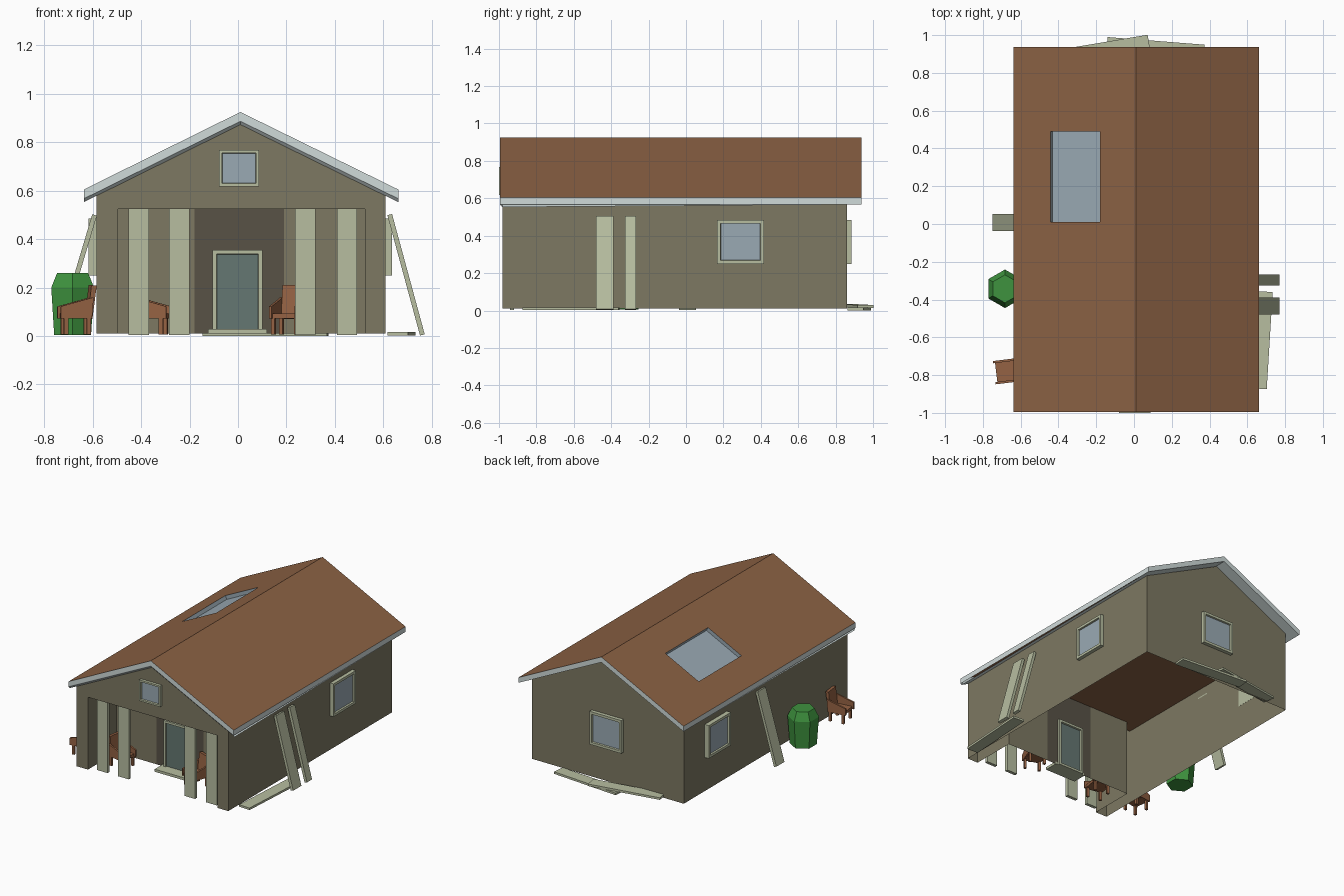
import bpy, bmesh, math
from mathutils import Matrix, Vector

if "Cube" in bpy.data.objects:
    bpy.data.objects.remove(bpy.data.objects["Cube"])


def mat(name, r, g, b):
    m = bpy.data.materials.new(name)
    lin = [((c / 255 + 0.055) / 1.055) ** 2.4 for c in (r, g, b)]
    m.diffuse_color = (*lin, 1)
    m.use_nodes = True
    m.node_tree.nodes["Principled BSDF"].inputs["Base Color"].default_value = m.diffuse_color
    return m


WALL = mat("olive wall", 125, 120, 98)
DARK = mat("dark recess wall", 88, 82, 70)
SAGE = mat("sage trim", 183, 189, 160)
ROOF = mat("brown roof", 140, 98, 68)
EAVE = mat("pale grey eave", 208, 219, 218)
GLASS = mat("blue grey glass", 154, 170, 180)
DOOR = mat("grey green door", 101, 119, 114)
WOOD = mat("chair wood", 149, 98, 67)
GREEN = mat("bush green", 62, 146, 62)


def finish(name, bm, *mats):
    me = bpy.data.meshes.new(name)
    bm.to_mesh(me)
    bm.free()
    for m in mats:
        me.materials.append(m)
    ob = bpy.data.objects.new(name, me)
    bpy.context.collection.objects.link(ob)
    return ob


def poly(bm, pts, index=0):
    f = bm.faces.new([bm.verts.new(p) for p in pts])
    f.material_index = index
    return f


def box(name, size, loc, m, rot=None, frame=Matrix()):
    bm = bmesh.new()
    bmesh.ops.create_cube(bm, size=1)
    r = rot if rot else Matrix()
    bm.transform(frame @ Matrix.Translation(loc) @ r @ Matrix.Diagonal((*size, 1)))
    return finish(name, bm, m)


def prism(name, prof, y0, y1, m, frame=Matrix()):
    bm = bmesh.new()
    f = poly(bm, [(x, y0, z) for x, z in prof])
    ext = bmesh.ops.extrude_face_region(bm, geom=[f])
    vs = [v for v in ext["geom"] if isinstance(v, bmesh.types.BMVert)]
    bmesh.ops.translate(bm, verts=vs, vec=(0, y1 - y0, 0))
    bmesh.ops.recalc_face_normals(bm, faces=bm.faces[:])
    bm.transform(frame)
    return finish(name, bm, m)


def pane(name, w, h, depth, loc, angle, glass, border=0.018, both=False):
    """Framed panel facing -y before turning; loc is the centre of its back."""
    bm = bmesh.new()
    bmesh.ops.create_cube(bm, size=1)
    bm.transform(Matrix.Translation((0, -depth / 2, 0)) @ Matrix.Diagonal((w, depth, h, 1)))
    bm.normal_update()
    sides = [f for f in bm.faces if f.normal.y < -0.9 or (both and f.normal.y > 0.9)]
    for f in sides:
        bmesh.ops.inset_region(bm, faces=[f], thickness=border, use_even_offset=True)
        bmesh.ops.inset_region(bm, faces=[f], thickness=0.002, depth=-0.012, use_even_offset=True)
        f.material_index = 1
    bm.transform(Matrix.Translation(loc) @ Matrix.Rotation(angle, 4, 'Z'))
    return finish(name, bm, SAGE, glass)


# House walls: a plan outline with the porch notch, open underneath
L, R, F, B = -0.585, 0.61, -0.98, 0.86
PB, Z0, Z1, ZP = -0.66, 0.01, 0.555, 0.525
plan = [(L, F), (L, B), (R, B), (R, F), (0.525, F), (0.525, PB), (0.19, PB),
        (-0.18, PB), (-0.495, PB), (-0.495, F)]
bm = bmesh.new()
for a, b in zip(plan, plan[1:] + plan[:1]):
    dark = a[0] == 0.19     # middle panel behind the door
    poly(bm, [(*b, Z0), (*a, Z0), (*a, Z1), (*b, Z1)], int(dark))
# front gable with the porch opening, back gable, side strips under the roof
front = [(-0.495, ZP), (0.525, ZP), (0.525, Z1), (R, Z1), (R, 0.59), (0.01, 0.883),
         (L, 0.59), (L, Z1), (-0.495, Z1)]
poly(bm, [(x, F, z) for x, z in front])
back = [(L, Z1), (L, 0.59), (0.01, 0.883), (R, 0.59), (R, Z1)]
poly(bm, [(x, B, z) for x, z in back])
poly(bm, [(L, B, Z1), (L, F, Z1), (L, F, 0.59), (L, B, 0.59)])
poly(bm, [(R, F, Z1), (R, B, Z1), (R, B, 0.59), (R, F, 0.59)])
# porch ceiling
poly(bm, [(-0.495, PB, ZP), (0.525, PB, ZP), (0.525, F, ZP), (-0.495, F, ZP)])
finish("house_walls", bm, WALL, DARK)

# Inner ceiling
bm = bmesh.new()
poly(bm, [(L, -0.74, Z1), (R, -0.74, Z1), (R, B, Z1), (L, B, Z1)])
finish("inner_ceiling", bm, ROOF)

# Roof: two slopes, pale edges and underside, recessed skylight on the left
RL, RR, RM, RF, RK, T = -0.637, 0.662, 0.01, -0.995, 0.938, 0.038


def top(x):
    return 0.605 + 0.32 * ((x - RL) / (RM - RL) if x < RM else (RR - x) / (RR - RM))


bm = bmesh.new()
xs, ys = [RL, -0.443, -0.18, RM], [RF, 0.01, 0.49, RK]
for i in range(3):
    for j in range(3):
        if (i, j) != (1, 1):
            poly(bm, [(x, y, top(x)) for x, y in ((xs[i], ys[j]), (xs[i + 1], ys[j]),
                                                 (xs[i + 1], ys[j + 1]), (xs[i], ys[j + 1]))])
poly(bm, [(x, y, top(x)) for x, y in ((RM, RF), (RR, RF), (RR, RK), (RM, RK))])
rim = [Vector((x, y, top(x))) for x, y in ((xs[1], ys[1]), (xs[2], ys[1]), (xs[2], ys[2]), (xs[1], ys[2]))]
low = [p + Vector((0.012, 0, -0.024)) for p in rim]
poly(bm, low, 2)
for k in range(4):
    n = (k + 1) % 4
    poly(bm, [rim[k], rim[n], low[n], low[k]], 2)
for x0, x1 in ((RL, RM), (RM, RR)):
    a, b = top(x0), top(x1)
    # underside, tilted a little so it shows from the front
    c, d, yf = a - T - 0.014, b - T - 0.014, F - 0.002
    poly(bm, [(x0, RK, a - T), (x1, RK, b - T), (x1, yf, d), (x0, yf, c)], 1)
    poly(bm, [(x0, yf, c), (x1, yf, d), (x1, RF, b - T), (x0, RF, a - T)], 1)
    poly(bm, [(x0, RF, a - T), (x1, RF, b - T), (x1, RF, b), (x0, RF, a)], 1)
    poly(bm, [(x1, RK, b - T), (x0, RK, a - T), (x0, RK, a), (x1, RK, b)], 1)
z = top(RL)
poly(bm, [(RL, RK, z - T), (RL, RF, z - T), (RL, RF, z), (RL, RK, z)], 1)
poly(bm, [(RR, RF, z - T), (RR, RK, z - T), (RR, RK, z), (RR, RF, z)], 1)
bmesh.ops.remove_doubles(bm, verts=bm.verts[:], dist=0.0005)
finish("roof", bm, ROOF, EAVE, GLASS)

# Windows and door
pane("front_window", 0.165, 0.15, 0.021, (0.004, F + 0.001, 0.693), 0, GLASS, 0.012)
pane("right_window", 0.25, 0.235, 0.027, (R - 0.001, 0.291, 0.367), math.pi / 2, GLASS)
pane("left_window", 0.25, 0.235, 0.033, (L + 0.001, 0.5, 0.367), -math.pi / 2, GLASS)
pane("back_window", 0.25, 0.235, 0.027, (0.015, B - 0.001, 0.367), math.pi, GLASS)
pane("door", 0.205, 0.345, 0.045, (-0.002, PB + 0.014, 0.1825), 0, DOOR, 0.016, True)
box("door_step", (0.245, 0.1, 0.018), (-0.002, PB - 0.05, 0.019), SAGE)

# Porch posts
for x in (-0.41, -0.243, 0.278, 0.45):
    box("porch_post", (0.084, 0.022, 0.525), (x, -0.93, 0.2665), SAGE)

# Planks leaning on the side walls
for x, y, w, t in ((0.694, -0.434, 0.092, -0.265), (0.694, -0.297, 0.057, -0.265), (-0.666, 0.008, 0.09, 0.29)):
    box("leaning_plank", (0.02, w, 0.515), (x, y, 0.253), SAGE, Matrix.Rotation(t, 4, 'Y'))

# Planks on the ground
for x, y, z, l, deg, tilt in ((0.676, -0.615, 0.009, 0.515, 86.5, 0), (0.114, 0.927, 0.008, 0.515, -4.5, 0),
                              (-0.175, 0.917, 0.024, 0.515, 9.5, 0.5)):
    rot = Matrix.Rotation(math.radians(deg), 4, 'Z') @ Matrix.Rotation(math.radians(tilt), 4, 'Y')
    box("ground_plank", (l, 0.085, 0.015), (x, y, z), SAGE, rot)

# Bush: stacked hexagon rings
bm = bmesh.new()
rings = []
for r, z in ((0.088, 0.005), (0.102, 0.2), (0.074, 0.26)):
    rings.append([bm.verts.new((-0.683 + r * math.sin(k * math.pi / 3), -0.343 + r * math.cos(k * math.pi / 3), z))
                  for k in range(6)])
for lo, hi in zip(rings, rings[1:]):
    for k in range(6):
        bm.faces.new((lo[k], lo[(k + 1) % 6], hi[(k + 1) % 6], hi[k]))
bm.faces.new(rings[0])
bm.faces.new(rings[-1])
bmesh.ops.recalc_face_normals(bm, faces=bm.faces[:])
finish("bush", bm, GREEN)


# Armchairs, facing -x before turning
def chair(x, y, deg):
    fr = Matrix.Translation((x, y, 0)) @ Matrix.Rotation(math.radians(deg), 4, 'Z')
    box("chair_seat", (0.12, 0.104, 0.02), (-0.005, 0, 0.082), WOOD, None, fr)
    prism("chair_back", [(0.04, 0.075), (0.058, 0.07), (0.076, 0.208), (0.054, 0.21)], -0.05, 0.05, WOOD, fr)
    for s in (-1, 1):
        prism("chair_arm", [(-0.075, 0.073), (0.055, 0.073), (0.062, 0.16), (-0.075, 0.122)],
              s * 0.05, s * 0.062, WOOD, fr)
        for lx in (-0.052, 0.043):
            box("chair_leg", (0.018, 0.016, 0.068), (lx, s * 0.05, 0.041), WOOD, None, fr)


chair(-0.665, -0.778, 7)
chair(0.212, -0.765, 70)
chair(-0.36, -0.795, 170)
